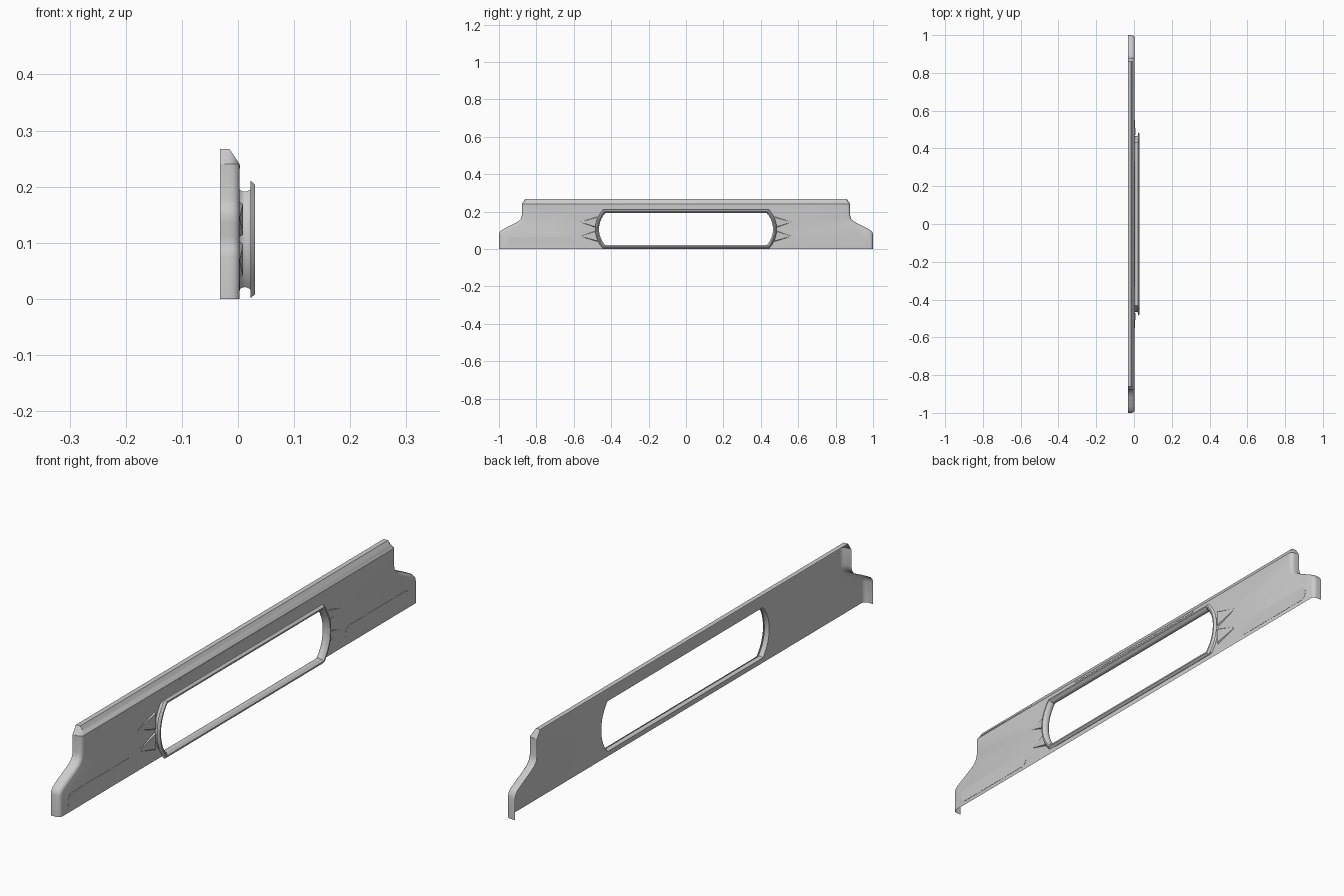
import bpy, bmesh, math

if "Cube" in bpy.data.objects:
    bpy.data.objects.remove(bpy.data.objects["Cube"])

FRONT, BACK = 0.003, -0.032


def finish(name, bm, angle=30):
    bmesh.ops.remove_doubles(bm, verts=bm.verts, dist=1e-5)
    bmesh.ops.recalc_face_normals(bm, faces=bm.faces)
    # sheet parts must face +x
    if sum(f.normal.x * f.calc_area() for f in bm.faces) < 0:
        bmesh.ops.reverse_faces(bm, faces=bm.faces)
    me = bpy.data.meshes.new(name)
    bm.to_mesh(me)
    bm.free()
    ob = bpy.data.objects.new(name, me)
    bpy.context.collection.objects.link(ob)
    bpy.context.view_layer.objects.active = ob
    ob.select_set(True)
    bpy.ops.object.shade_smooth_by_angle(angle=math.radians(angle))
    ob.select_set(False)
    return ob


def bridge(bm, a, b, closed):
    n = len(a)
    for i in range(n if closed else n - 1):
        j = (i + 1) % n
        bm.faces.new((a[i], a[j], b[j], b[i]))


def opening(d, n=20):
    """Flat-sided opening with bowed ends, grown outward by d."""
    h, flat, tip = 0.085 + d, 0.432 + d * 0.5, 0.465 + d
    s = tip - flat
    r = (h * h + s * s) / (2 * s)
    a = math.asin(h / r)
    right = [(tip - r + r * math.cos(t), 0.106 + r * math.sin(t))
             for t in (-a + 2 * a * i / n for i in range(n + 1))]
    return right + [(-y, 2 * 0.106 - z) for y, z in right]


# Panel: stepped outline swept from the rear edge to the front face
HALF = [(1, 0), (1, .075), (.997, .088), (.987, .1), (.965, .112), (.915, .137),
        (.893, .15), (.882, .163), (.878, .18), (.878, .24), (.86, .267)]
NORMAL = [(1, 0), (1, 0), (.95, .3), (.7, .7), (.5, .87), (.5, .87),
          (.6, .8), (.8, .6), (1, .2), (1, 0), (1, 0)]
LAYERS = [(BACK, 0), (-.015, 0), (-.008, .001), (-.003, .0035), (.001, .0075), (FRONT, .013)]

bm = bmesh.new()
rings = []
for x, inset in LAYERS:
    pts = [(y - ny * inset, z - nz * inset) for (y, z), (ny, nz) in zip(HALF, NORMAL)]
    # sloped top edge
    pts[-1] = (.86, .267 - 1.5 * max(0, x + .015))
    pts += [(-y, z) for y, z in reversed(pts)]
    rings.append([bm.verts.new((x, y, z)) for y, z in pts])
for a, b in zip(rings, rings[1:]):
    bridge(bm, a, b, False)
hole = [bm.verts.new((FRONT, y, z)) for y, z in opening(.004)]
edges = []
for loop in (rings[-1], hole):
    for i, v in enumerate(loop):
        w = loop[(i + 1) % len(loop)]
        edges.append(bm.edges.get((v, w)) or bm.edges.new((v, w)))
bmesh.ops.triangle_fill(bm, edges=edges, use_beauty=True, normal=(1, 0, 0))
finish("panel", bm)

# Opening frame: waisted neck and flared rim
PROFILE = [(FRONT, .004), (.007, .001), (.012, 0), (.017, .001), (.022, .004),
           (.022, .02), (.030, .013), (.030, .008), (.022, .001)]
bm = bmesh.new()
loops = [[bm.verts.new((x, y, z)) for y, z in opening(d)] for x, d in PROFILE]
for a, b in zip(loops, loops[1:]):
    bridge(bm, a, b, True)
finish("opening_frame", bm)

# Wedge gussets at both ends of the opening
bm = bmesh.new()
for s in (-1, 1):
    for k in (-1, 1):
        zc = .106 + k * .036
        tip = bm.verts.new((FRONT, s * .565, zc + k * .002))
        base = [bm.verts.new((FRONT, s * .472, zc + e)) for e in (-.031, .031)]
        ridge = [bm.verts.new((.009, s * .472, zc + e)) for e in (-.027, .027)]
        bm.faces.new((tip, ridge[0], ridge[1]))
        bm.faces.new((tip, base[0], ridge[0]))
        bm.faces.new((tip, ridge[1], base[1]))
finish("gussets", bm)


def pad(name, pts, height):
    bm = bmesh.new()
    low = [bm.verts.new((FRONT, y, z)) for y, z in pts]
    top = [bm.verts.new((FRONT + height, y, z)) for y, z in pts]
    bridge(bm, low, top, True)
    bm.faces.new(top)
    finish(name, bm)


# Shallow capsule pads near the lower ends
for s, side in ((-1, "left"), (1, "right")):
    pts = []
    for c, start in ((.93, -90), (.62, 90)):
        for i in range(13):
            t = math.radians(start + 15 * i)
            pts.append((s * (c + .025 * math.cos(t)), .04 + .025 * math.sin(t)))
    pad("capsule_pad_" + side, pts, .0008)

# Thin strip above the opening
pad("upper_strip", [(-.33, .232), (.33, .232), (.33, .239), (-.33, .239)], .001)
